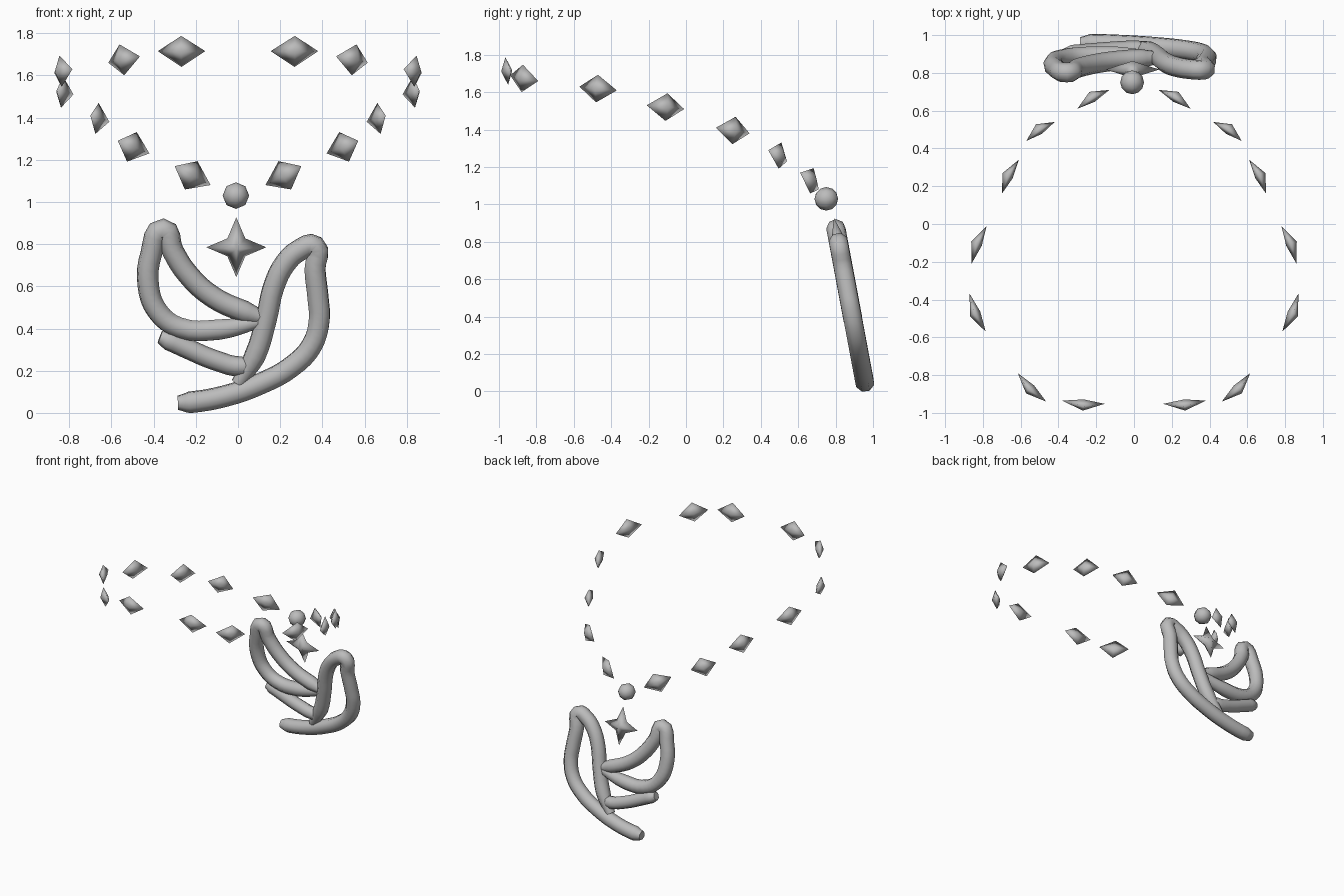
import bpy, bmesh, math
from mathutils import Vector, Matrix

cube = bpy.data.objects.get("Cube")
if cube:
    bpy.data.objects.remove(cube, do_unlink=True)

metal = bpy.data.materials.new("grey metal")
metal.use_nodes = True
GREY = (0.5, 0.5, 0.5, 1)
metal.diffuse_color = GREY
metal.node_tree.nodes["Principled BSDF"].inputs["Base Color"].default_value = GREY


def add_mesh(name, bm):
    bmesh.ops.recalc_face_normals(bm, faces=bm.faces)
    for f in bm.faces:
        f.smooth = True
    me = bpy.data.meshes.new(name)
    bm.to_mesh(me)
    bm.free()
    me.materials.append(metal)
    ob = bpy.data.objects.new(name, me)
    bpy.context.collection.objects.link(ob)
    return ob


def double_pyramid(name, ring, front, back):
    bm = bmesh.new()
    rim = [bm.verts.new(p) for p in ring]
    for apex in (bm.verts.new(front), bm.verts.new(back)):
        for i, v in enumerate(rim):
            bm.faces.new((rim[i - 1], v, apex))
    return add_mesh(name, bm)


def pendant_y(z):
    # The pendant hangs in a plane leaning back towards the top
    return 0.815 + 0.187 * (0.8 - z)


# Diamond beads: the two long tips of each, mirrored left and right
beads = [
    ((0.13, 0.71, 1.08), (0.30, 0.61, 1.17)),
    ((0.42, 0.54, 1.23), (0.57, 0.44, 1.29)),
    ((0.61, 0.34, 1.38), (0.70, 0.16, 1.41)),
    ((0.78, -0.01, 1.51), (0.86, -0.21, 1.53)),
    ((0.87, -0.37, 1.61), (0.785, -0.57, 1.63)),
    ((0.615, -0.79, 1.66), (0.465, -0.94, 1.69)),
    ((0.38, -0.935, 1.715), (0.155, -0.952, 1.715)),
]
for side, label in ((1, "left"), (-1, "right")):
    for i, tips in enumerate(beads):
        a, b = (Vector((side * x, y, z)) for x, y, z in tips)
        along = (b - a).normalized()
        up = Vector((0, -0.1, 1))
        up = (up - up.dot(along) * along).normalized()
        out = along.cross(up)
        mid = (a + b) / 2
        if out.dot(Vector((mid.x, mid.y, 0))) < 0:
            out = -out
        mid += out * 0.015
        double_pyramid(f"{label}_bead_{i + 1}",
                       (a, mid + up * 0.074, b, mid - up * 0.074),
                       mid + out * 0.03, mid - out * 0.03)

# Round bead in the middle
bm = bmesh.new()
bmesh.ops.create_uvsphere(bm, u_segments=8, v_segments=6, radius=0.063,
                          matrix=Matrix.Translation((-0.01, 0.75, 1.03))
                          @ Matrix.Rotation(math.pi / 2, 4, 'X'))
add_mesh("round_bead", bm)

# Four-pointed star
cx, cz = -0.008, 0.785
ring = []
for i in range(8):
    r = 0.06 if i % 2 else 0.142
    x, z = cx + r * math.cos(i * math.pi / 4), cz + r * math.sin(i * math.pi / 4)
    ring.append((x, pendant_y(z), z))
y = pendant_y(cz)
double_pyramid("star", ring, (cx, y - 0.045, cz - 0.01), (cx, y + 0.045, cz + 0.01))


def tube(name, path, radius):
    cu = bpy.data.curves.new(name, 'CURVE')
    cu.dimensions = '3D'
    cu.bevel_depth = radius
    cu.bevel_resolution = 2
    cu.resolution_u = 4
    cu.use_fill_caps = True
    sp = cu.splines.new('BEZIER')
    sp.bezier_points.add(len(path) - 1)
    for p, (x, z) in zip(sp.bezier_points, path):
        p.co = (x, pendant_y(z), z)
        p.handle_left_type = p.handle_right_type = 'AUTO'
    sp.bezier_points[0].radius = sp.bezier_points[-1].radius = 0.65
    cu.materials.append(metal)
    ob = bpy.data.objects.new(name, cu)
    bpy.context.collection.objects.link(ob)
    bpy.ops.object.select_all(action='DESELECT')
    ob.select_set(True)
    bpy.context.view_layer.objects.active = ob
    bpy.ops.object.convert(target='MESH')
    bpy.ops.object.shade_smooth_by_angle(angle=math.radians(50))


# Pendant strokes as (x, z) paths
tube("pendant_right_loop", [(0.12, 0.45), (0.03, 0.48), (-0.12, 0.55), (-0.24, 0.66),
     (-0.31, 0.77), (-0.355, 0.87), (-0.41, 0.76), (-0.425, 0.6), (-0.38, 0.48),
     (-0.28, 0.405), (-0.09, 0.395), (0.12, 0.44)], 0.052)
tube("pendant_middle_stroke", [(-0.37, 0.36), (-0.33, 0.345), (-0.23, 0.3),
     (-0.11, 0.25), (0.02, 0.22), (0.08, 0.24)], 0.048)
tube("pendant_left_loop", [(0.0, 0.14), (0.08, 0.27), (0.135, 0.45), (0.17, 0.6),
     (0.225, 0.71), (0.29, 0.77), (0.365, 0.79), (0.365, 0.68), (0.38, 0.54),
     (0.385, 0.44), (0.35, 0.32), (0.255, 0.22), (0.11, 0.14), (-0.06, 0.08),
     (-0.23, 0.05), (-0.285, 0.048)], 0.053)
